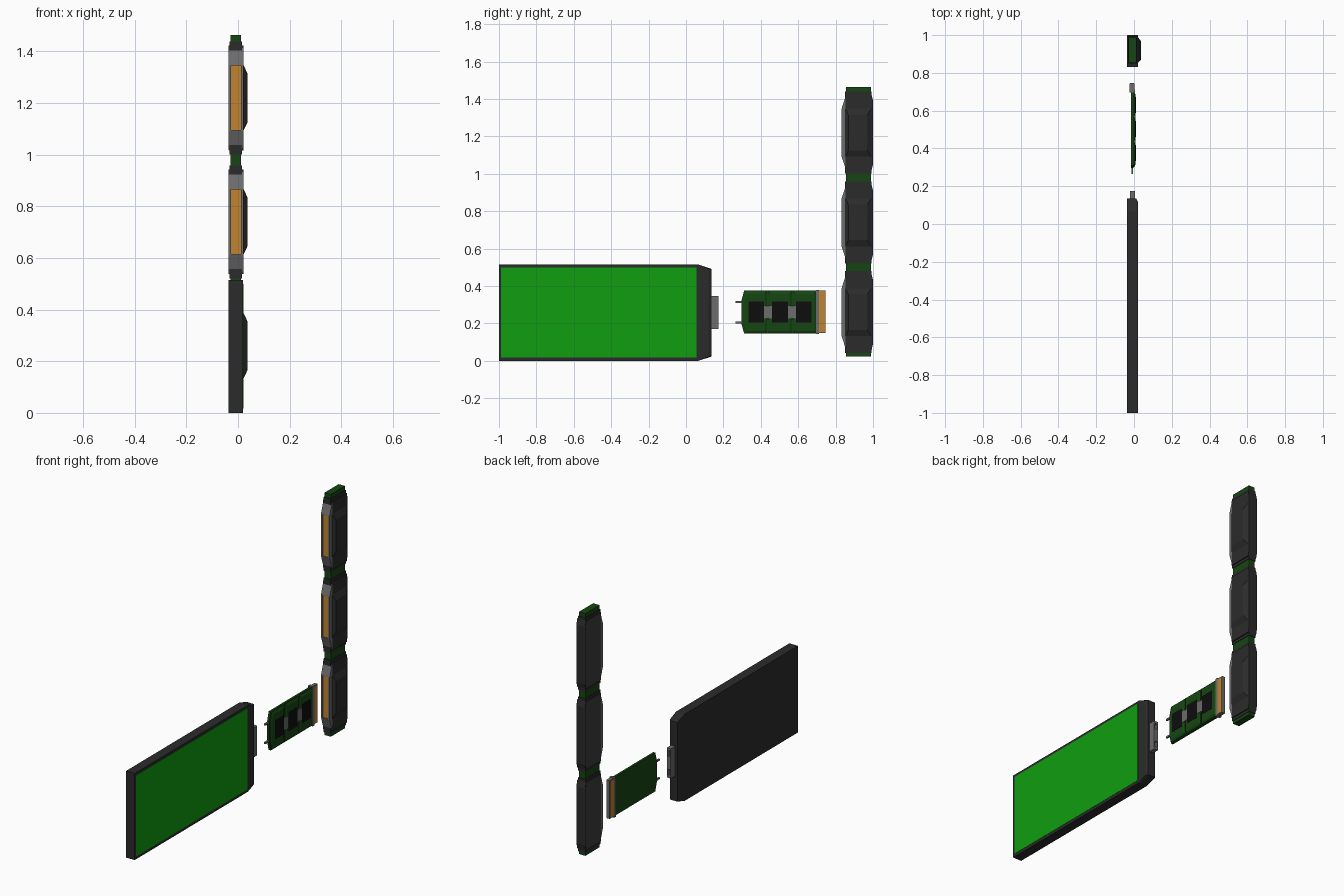
import bpy, bmesh

if "Cube" in bpy.data.objects:
    bpy.data.objects.remove(bpy.data.objects["Cube"])

def mat(name, col):
    m = bpy.data.materials.new(name)
    m.diffuse_color = (*col, 1)
    m.use_nodes = True
    m.node_tree.nodes["Principled BSDF"].inputs["Base Color"].default_value = m.diffuse_color
    return m

DARK = mat("dark_plastic", (0.024, 0.024, 0.024))
SHELL = mat("shell_grey", (0.045, 0.045, 0.045))
GREY = mat("metal_grey", (0.15, 0.15, 0.15))
BLACK = mat("chip_black", (0.004, 0.004, 0.004))
GREEN = mat("screen_green", (0.005, 0.34, 0.005))
BOARD = mat("board_green", (0.008, 0.06, 0.006))
GOLD = mat("contact_gold", (0.52, 0.23, 0.03))

def loft(name, rings, m):
    """Solid through rings of (x, [(y, z), ...]) with matching point counts."""
    bm = bmesh.new()
    vs = [[bm.verts.new((x, y, z)) for y, z in pts] for x, pts in rings]
    n = len(vs[0])
    bm.faces.new(vs[0])
    bm.faces.new(vs[-1])
    for a, b in zip(vs, vs[1:]):
        for i in range(n):
            j = (i + 1) % n
            bm.faces.new((a[i], a[j], b[j], b[i]))
    bmesh.ops.recalc_face_normals(bm, faces=bm.faces)
    me = bpy.data.meshes.new(name)
    bm.to_mesh(me)
    bm.free()
    me.materials.append(m)
    ob = bpy.data.objects.new(name, me)
    bpy.context.collection.objects.link(ob)
    return ob

def rect(y0, y1, z0, z1):
    return [(y0, z0), (y1, z0), (y1, z1), (y0, z1)]

def box(name, x0, x1, y0, y1, z0, z1, m):
    return loft(name, [(x0, rect(y0, y1, z0, z1)), (x1, rect(y0, y1, z0, z1))], m)

def cut(target, cutter):
    cutter.hide_render = True
    cutter.hide_set(True)
    mod = target.modifiers.new("cut", 'BOOLEAN')
    mod.object = cutter
    mod.solver = 'EXACT'

# Tablet body with clipped end corners and screen
def tablet_outline(y_end):
    return [(-1, 0), (0.065, 0), (y_end, 0.022), (y_end, 0.492), (0.065, 0.515), (-1, 0.515)]
loft("tablet_body", [(-0.037, tablet_outline(0.135)), (0.012, tablet_outline(0.135)),
                     (0.02, tablet_outline(0.12))], DARK)
box("screen_panel", 0.01, 0.0215, -0.988, 0.057, 0.017, 0.5, GREEN)

# Tablet socket with two pin holes
socket = box("tablet_socket", -0.022, 0.004, 0.12, 0.175, 0.17, 0.347, GREY)
for i, z in enumerate((0.205, 0.315)):
    cut(socket, box(f"socket_hole_cutter_{i}", -0.016, -0.002, 0.145, 0.2, z - 0.017, z + 0.017, BLACK))

# Circuit card: base with clipped corners
ZC = 0.26
loft("card_base", [(x, [(0.296, ZC - 0.06), (0.311, ZC - 0.115), (0.7, ZC - 0.115),
                        (0.7, ZC + 0.115), (0.311, ZC + 0.115), (0.296, ZC + 0.06)])
                   for x in (-0.016, -0.003)], BOARD)
# Raised card sections, each with a chip
for i, (y0, y1) in enumerate(((0.302, 0.434), (0.438, 0.566), (0.57, 0.698))):
    c = 0.016 if i == 0 else 0
    def outline(d):
        return [(y0 + d, ZC - 0.06), (y0 + c * 0.8 + d, ZC - 0.112 + d), (y1 - d, ZC - 0.112 + d),
                (y1 - d, ZC + 0.112 - d), (y0 + c * 0.8 + d, ZC + 0.112 - d), (y0 + d, ZC + 0.06)]
    loft(f"card_section_{i}", [(-0.005, outline(0)), (0.001, outline(0)), (0.008, outline(0.012))], BOARD)
    yc = 0.376 + 0.127 * i
    box(f"chip_{i}", 0, 0.0095, yc - 0.042, yc + 0.042, ZC - 0.056, ZC + 0.056, BLACK)
# Metal bridges between the chips
for i, y in enumerate((0.4375, 0.5665)):
    loft(f"chip_bridge_{i}", [(-0.004, rect(y - 0.022, y + 0.022, ZC - 0.037, ZC + 0.037)),
                              (0.0088, rect(y - 0.022, y + 0.022, ZC - 0.034, ZC + 0.034))], GREY)
# Card pins
for i, z in enumerate((0.205, 0.315)):
    box(f"card_pin_{i}", -0.014, -0.004, 0.265, 0.31, z - 0.005, z + 0.005, GREY)
# Card edge plug
box("plug_collar", -0.025, 0.004, 0.695, 0.711, 0.143, 0.379, GREY)
box("plug_core", -0.02, 0, 0.705, 0.747, 0.148, 0.376, GREY)
for name, x0, x1 in (("left", -0.0225, -0.019), ("right", -0.001, 0.0025)):
    box(f"plug_contact_{name}", x0, x1, 0.711, 0.744, 0.152, 0.372, GOLD)

# Tower backbone board
box("tower_board", -0.029, 0.012, 0.855, 0.988, 0.023, 1.464, BOARD)

# Three stacked tower modules
for i in range(3):
    z = 0.26 + 0.48 * i
    box(f"module_lip_{i}", -0.032, 0.015, 0.85, 0.992, z - 0.219, z + 0.219, DARK)
    loft(f"module_body_{i}", [(x, [(0.853, z - 0.203), (0.992, z - 0.203), (1, z - 0.17), (1, z + 0.17),
                                   (0.992, z + 0.203), (0.853, z + 0.203)]) for x in (-0.034, 0.021)], DARK)
    loft(f"module_back_plate_{i}", [(x, [(0.85, z - 0.201), (0.99, z - 0.201), (0.997, z - 0.17), (0.997, z + 0.17),
                                         (0.99, z + 0.201), (0.85, z + 0.201)]) for x in (-0.037, -0.033)], SHELL)
    # raised cover on the side
    loft(f"module_cover_{i}", [(0.02, rect(0.853, 0.992, z - 0.13, z + 0.13)),
                               (0.0365, rect(0.868, 0.968, z - 0.095, z + 0.095))], DARK)
    # sloped front shell with a contact slot
    shell = loft(f"module_front_{i}", [(x, [(0.832, z - 0.128), (0.856, z - 0.202),
                                            (0.856, z + 0.202), (0.832, z + 0.128)]) for x in (-0.036, 0.021)], GREY)
    cut(shell, box(f"slot_cutter_{i}", -0.028, 0.011, 0.8, 0.845, z - 0.125, z + 0.125, GREY))
    box(f"slot_contact_{i}", -0.0285, 0.0115, 0.838, 0.85, z - 0.1255, z + 0.1255, GOLD)
